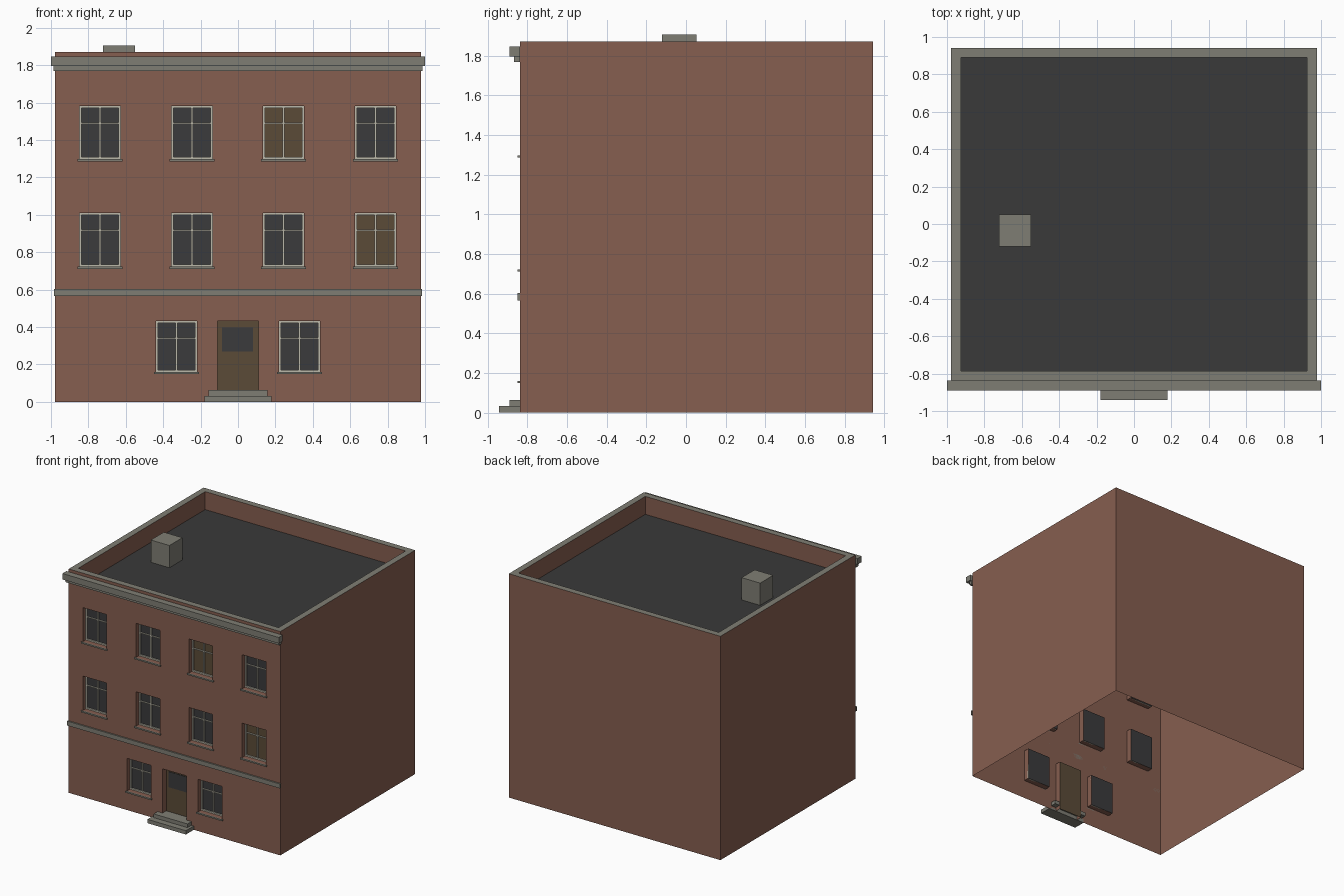
import bpy, bmesh

if "Cube" in bpy.data.objects:
    bpy.data.objects.remove(bpy.data.objects["Cube"])

def mat(name, r, g, b):
    m = bpy.data.materials.new(name)
    m.diffuse_color = (r, g, b, 1)
    m.use_nodes = True
    m.node_tree.nodes["Principled BSDF"].inputs["Base Color"].default_value = m.diffuse_color
    return m

BRICK = mat("brick", 0.24, 0.112, 0.079)
STONE = mat("grey stone", 0.212, 0.207, 0.175)
ROOF = mat("roof dark", 0.042, 0.042, 0.042)
GLASS = mat("window glass", 0.043, 0.043, 0.045)
WOOD = mat("brown wood", 0.105, 0.07, 0.039)
FRAME = mat("cream paint", 0.5, 0.48, 0.4)

W, YF, YB, H = 0.978, -0.838, 0.942, 1.87     # half width, front, back, height
T, ROOF_Z, DEPTH = 0.052, 1.72, 0.05          # parapet, roof level, reveal depth
YG = YF + DEPTH                               # glass plane

def finish(name, bm, mats):
    me = bpy.data.meshes.new(name)
    bm.to_mesh(me)
    bm.free()
    for m in mats:
        me.materials.append(m)
    ob = bpy.data.objects.new(name, me)
    bpy.context.collection.objects.link(ob)
    return ob

def quad(bm, pts, mi=0):
    f = bm.faces.new([bm.verts.new(p) for p in pts])
    f.material_index = mi
    return f

def add_box(bm, x0, x1, y0, y1, z0, z1):
    r = bmesh.ops.create_cube(bm, size=1)
    for v in r["verts"]:
        v.co.x = x1 if v.co.x > 0 else x0
        v.co.y = y1 if v.co.y > 0 else y0
        v.co.z = z1 if v.co.z > 0 else z0

def box(name, m, *dims):
    bm = bmesh.new()
    add_box(bm, *dims)
    return finish(name, bm, [m])

# Openings: centre x, bottom z, top z
windows = [(cx, z0, z1) for z0, z1 in ((0.722, 1.01), (1.297, 1.582))
           for cx in (-0.738, -0.246, 0.243, 0.735)]
windows += [(sx * 0.328, 0.16, 0.432) for sx in (-1, 1)]
HW = 0.11
openings = windows + [(0, 0.0, 0.432)]
boarded = {3, 6}

# Walls: front wall grid with openings left out
bm = bmesh.new()
xs = sorted({-W, W} | {cx + s * HW for cx, _, _ in openings for s in (-1, 1)})
zs = sorted({0, H} | {z for o in openings for z in o[1:]})
for xa, xb in zip(xs, xs[1:]):
    for za, zb in zip(zs, zs[1:]):
        mx, mz = (xa + xb) / 2, (za + zb) / 2
        if any(abs(mx - cx) < HW and z0 < mz < z1 for cx, z0, z1 in openings):
            continue
        quad(bm, [(xa, YF, za), (xb, YF, za), (xb, YF, zb), (xa, YF, zb)])
# Reveals of the openings
for cx, z0, z1 in openings:
    a, b = cx - HW, cx + HW
    quad(bm, [(a, YF, z0), (a, YG, z0), (a, YG, z1), (a, YF, z1)][::-1])
    quad(bm, [(b, YF, z0), (b, YG, z0), (b, YG, z1), (b, YF, z1)])
    quad(bm, [(a, YF, z1), (a, YG, z1), (b, YG, z1), (b, YF, z1)])
    if z0 > 0:
        quad(bm, [(a, YF, z0), (b, YF, z0), (b, YG, z0), (a, YG, z0)])
# Sides, back, parapet inside, coping and roof
outer = [(-W, YF), (W, YF), (W, YB), (-W, YB)]
inner = [(-W + T, YF + T), (W - T, YF + T), (W - T, YB - T), (-W + T, YB - T)]
for i in range(4):
    j = (i + 1) % 4
    o0, o1, n0, n1 = outer[i], outer[j], inner[i], inner[j]
    if i:
        quad(bm, [(*o0, 0), (*o1, 0), (*o1, H), (*o0, H)])
    quad(bm, [(*n1, ROOF_Z), (*n0, ROOF_Z), (*n0, H), (*n1, H)])
    quad(bm, [(*o0, H), (*o1, H), (*n1, H), (*n0, H)], 1)
quad(bm, [(*p, ROOF_Z) for p in inner], 2)
bmesh.ops.remove_doubles(bm, verts=bm.verts, dist=1e-5)
finish("walls_and_roof", bm, [BRICK, STONE, ROOF])

# Windows: pane, frame with glazing bars, sill
for i, (cx, z0, z1) in enumerate(windows):
    a, b = cx - HW, cx + HW
    bm = bmesh.new()
    quad(bm, [(a, YG, z0), (b, YG, z0), (b, YG, z1), (a, YG, z1)])
    finish(f"window_pane_{i}", bm, [WOOD if i in boarded else GLASS])
    bm = bmesh.new()
    y0, y1, t = YG - 0.012, YG - 0.001, 0.011
    add_box(bm, a, a + t, y0, y1, z0, z1)
    add_box(bm, b - t, b, y0, y1, z0, z1)
    add_box(bm, a + t, b - t, y0, y1, z0, z0 + t)
    add_box(bm, a + t, b - t, y0, y1, z1 - t, z1)
    add_box(bm, cx - 0.005, cx + 0.005, y0, y1, z0 + t, z1 - t)
    zb = z1 - 0.092
    add_box(bm, a + t, b - t, y0 + 0.002, y1, zb - 0.004, zb + 0.004)
    finish(f"window_frame_{i}", bm, [FRAME])
    box(f"window_sill_{i}", STONE, a - 0.01, b + 0.01, YF - 0.012, YF, z0 - 0.012, z0)

# Door with glazed upper panel
bm = bmesh.new()
quad(bm, [(-HW, YG, 0), (HW, YG, 0), (HW, YG, 0.432), (-HW, YG, 0.432)])
finish("door", bm, [WOOD])
box("door_glass", GLASS, -0.085, 0.08, YG - 0.005, YG - 0.001, 0.268, 0.398)

# Steps, belt course, cornice, chimney
box("lower_step", STONE, -0.178, 0.178, -0.942, YF, 0, 0.032)
box("upper_step", STONE, -0.157, 0.157, -0.89, YG - 0.002, 0.032, 0.063)
box("belt_course", STONE, -0.985, 0.985, YF - 0.012, YF, 0.565, 0.602)
box("cornice_lower", STONE, -0.987, 0.987, YF - 0.028, YF, 1.768, 1.796)
box("cornice_upper", STONE, -1.0, 1.0, YF - 0.052, YF, 1.796, 1.846)
box("chimney", STONE, -0.722, -0.55, -0.12, 0.052, ROOF_Z, 1.906)
